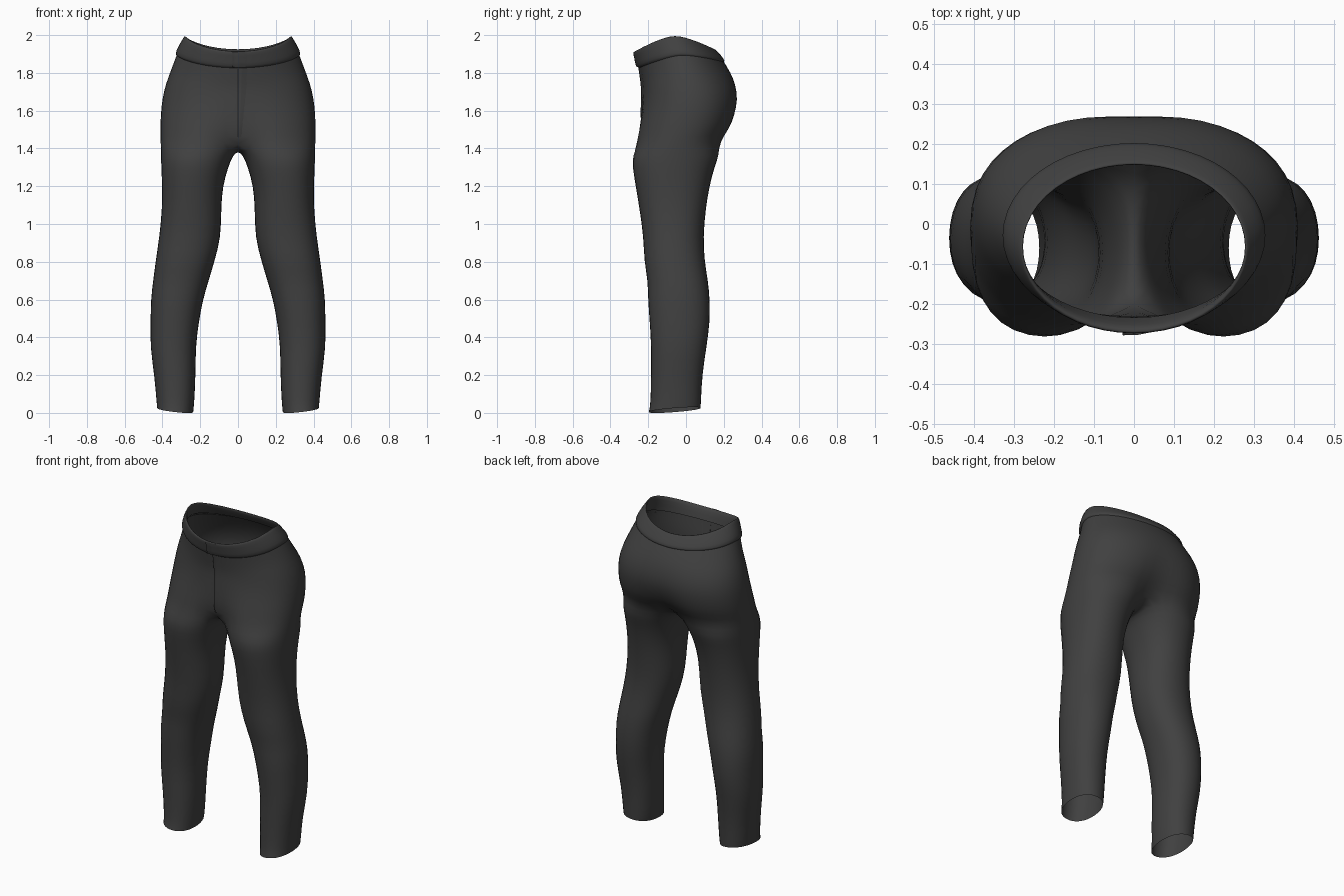
import bpy, bmesh, math
from mathutils import Vector

cube = bpy.data.objects.get("Cube")
if cube:
    bpy.data.objects.remove(cube)

cloth = bpy.data.materials.new("charcoal_cloth")
cloth.use_nodes = True
colour = (0.052, 0.052, 0.052, 1)
cloth.diffuse_color = colour
bsdf = next(n for n in cloth.node_tree.nodes if n.type == 'BSDF_PRINCIPLED')
bsdf.inputs["Base Color"].default_value = colour
bsdf.inputs["Roughness"].default_value = 0.8

SIDES = 16        # points around a leg
HALF = 13         # points from front centre to back centre of the hips


def power(v, p):
    return math.copysign(abs(v) ** p, v)


def leg_ring(z, x0, x1, y0, y1, tilt=0.0):
    """Closed ring; the first HALF points face outward, the last three inward."""
    ring = []
    for i in range(SIDES):
        a = math.radians(-135) + math.tau * i / SIDES
        c, s = power(math.cos(a), 0.9), power(math.sin(a), 0.9)
        ring.append(Vector(((x0 + x1) / 2 + c * (x1 - x0) / 2,
                            (y0 + y1) / 2 + s * (y1 - y0) / 2,
                            z + tilt * (c + s) / 2)))
    return ring


def hip_ring(zf, zs, zb, w, yf, yb, dent_f=0, dent_b=0, p=1.0):
    """Half ring from front centre round the side to back centre."""
    ring = []
    for i in range(HALF):
        t = math.pi * i / (HALF - 1)
        c = math.cos(t)
        x = 0 if i in (0, HALF - 1) else w * math.sin(t) ** p
        y = (yf + yb) / 2 - power(c, p) * (yb - yf) / 2
        near = max(0, 1 - x / 0.2) ** 2
        y += near * (dent_f if c > 0 else -dent_b)
        z = zs + ((zf if c > 0 else zb) - zs) * abs(c) ** 1.4
        ring.append(Vector((x, y, z)))
    return ring


def bridge(bm, a, b, closed=False):
    n = len(a)
    for i in range(n if closed else n - 1):
        j = (i + 1) % n
        bm.faces.new((a[i], a[j], b[j], b[i]))


def finish(name, bm, mirror=True):
    bmesh.ops.recalc_face_normals(bm, faces=bm.faces)
    mesh = bpy.data.meshes.new(name)
    bm.to_mesh(mesh)
    bm.free()
    mesh.materials.append(cloth)
    mesh.shade_smooth()
    obj = bpy.data.objects.new(name, mesh)
    bpy.context.collection.objects.link(obj)
    if mirror:
        m = obj.modifiers.new("mirror", 'MIRROR')
        m.use_clip = True
        s = obj.modifiers.new("smooth", 'SUBSURF')
        s.levels = s.render_levels = 1
    return obj


# Legs and hips: one skin, modelled on the left side
legs = [
    (0.015, 0.235, 0.43, -0.20, 0.08, 0.022),
    (0.05, 0.23, 0.433, -0.19, 0.082, 0.01),
    (0.20, 0.222, 0.445, -0.188, 0.088),
    (0.35, 0.222, 0.468, -0.187, 0.112),
    (0.48, 0.205, 0.465, -0.195, 0.13),
    (0.60, 0.183, 0.465, -0.205, 0.13),
    (0.70, 0.152, 0.452, -0.205, 0.12),
    (0.80, 0.122, 0.44, -0.225, 0.102),
    (0.93, 0.086, 0.42, -0.228, 0.094),
    (1.08, 0.086, 0.405, -0.25, 0.108),
    (1.20, 0.078, 0.405, -0.27, 0.128),
    (1.30, 0.048, 0.41, -0.288, 0.155),
    (1.36, 0.025, 0.412, -0.288, 0.18),
]
hips = [
    (1.43, 1.43, 1.44, 0.413, -0.285, 0.205, 0.10, 0.09, 0.85),
    (1.50, 1.50, 1.50, 0.415, -0.27, 0.25, 0.05, 0.05, 0.85),
    (1.58, 1.58, 1.58, 0.413, -0.25, 0.275, 0.02, 0.025, 0.88),
    (1.66, 1.66, 1.66, 0.405, -0.235, 0.285, 0, 0.01, 0.9),
    (1.72, 1.74, 1.74, 0.387, -0.232, 0.267, 0, 0.005, 0.92),
    (1.77, 1.82, 1.80, 0.357, -0.24, 0.24),
    (1.84, 1.91, 1.87, 0.323, -0.25, 0.195),
]
bm = bmesh.new()
leg_verts = [[bm.verts.new(p) for p in leg_ring(*r)] for r in legs]
hip_verts = [[bm.verts.new(p) for p in hip_ring(*r)] for r in hips]
for a, b in zip(leg_verts, leg_verts[1:]):
    bridge(bm, a, b, closed=True)
for a, b in zip(hip_verts, hip_verts[1:]):
    bridge(bm, a, b)
# Crotch seam runs under the centre from back to front
seam = [bm.verts.new((0, y, z)) for y, z in ((0.04, 1.40), (-0.04, 1.385), (-0.12, 1.395))]
bridge(bm, leg_verts[-1], hip_verts[0] + seam, closed=True)
trousers = finish("trouser_body", bm)

# Waistband with a rolled lower edge and an inner lining
band_rings = [
    (1.825, 1.893, 1.855, 0.326, -0.252, 0.200),
    (1.832, 1.902, 1.862, 0.338, -0.264, 0.211),
    (1.872, 1.945, 1.892, 0.319, -0.269, 0.188),
    (1.907, 1.99, 1.92, 0.292, -0.279, 0.162),
    (1.917, 2.004, 1.927, 0.283, -0.273, 0.152),
    (1.905, 1.985, 1.915, 0.278, -0.255, 0.148),
    (1.845, 1.91, 1.865, 0.308, -0.237, 0.178),
]
bm = bmesh.new()
rows = [[bm.verts.new(p) for p in hip_ring(*r)] for r in band_rings]
for a, b in zip(rows, rows[1:]):
    bridge(bm, a, b)
waistband = finish("waistband", bm)

bpy.context.view_layer.update()
graph = bpy.context.evaluated_depsgraph_get()


def front_flap(name, target, z0, z1, left, width0, width1, steps):
    """Overlapping flap laid on the front, lifted along its free edge."""
    skin = target.evaluated_get(graph)
    bm = bmesh.new()
    rows = []
    for i in range(steps + 1):
        f = i / steps
        z = z0 + (z1 - z0) * f
        width = width0 + (width1 - width0) * f
        row = []
        for u, lift in ((0, -0.002), (0.02, 0.007), (0.4, 0.005), (1, -0.001)):
            x = left + u * width
            hit, p, _, _ = skin.ray_cast(Vector((x, -1, z)), Vector((0, 1, 0)))
            row.append(bm.verts.new((x, (p.y if hit else -0.25) - lift, z)))
        rows.append(row)
    for a, b in zip(rows, rows[1:]):
        bridge(bm, a, b)
    return finish(name, bm, mirror=False)


# Fly and the waistband overlap above it
front_flap("fly_flap", trousers, 1.46, 1.825, 0.0, 0.02, 0.06, 10)
front_flap("waistband_overlap", waistband, 1.832, 1.911, -0.03, 0.1, 0.1, 6)
